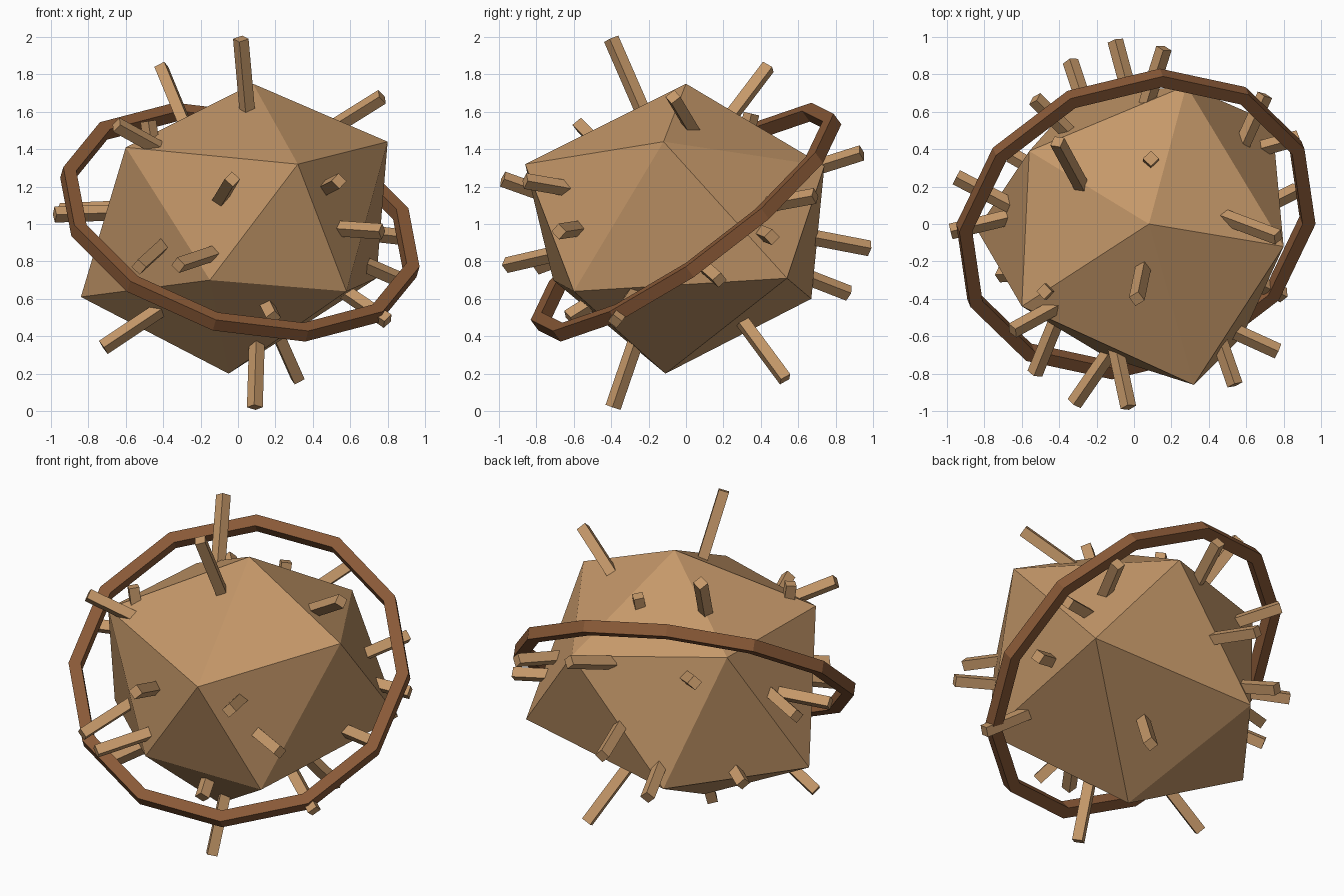
import bpy, bmesh, math
from mathutils import Vector, Matrix

if "Cube" in bpy.data.objects:
    bpy.data.objects.remove(bpy.data.objects["Cube"])


def material(name, rgb):
    m = bpy.data.materials.new(name)
    m.diffuse_color = (*rgb, 1)
    m.use_nodes = True
    m.node_tree.nodes["Principled BSDF"].inputs["Base Color"].default_value = m.diffuse_color
    return m


tan = material("tan wood", (0.56, 0.315, 0.142))
brown = material("dark brown", (0.25, 0.10, 0.038))


def finish(bm, name, mat):
    bmesh.ops.recalc_face_normals(bm, faces=bm.faces)
    me = bpy.data.meshes.new(name)
    bm.to_mesh(me)
    bm.free()
    me.materials.append(mat)
    ob = bpy.data.objects.new(name, me)
    bpy.context.collection.objects.link(ob)
    return ob


# Irregular twenty-sided core: top, upper five, lower five, bottom
core = [(.08, 0, 1.75),
        (.32, -.86, 1.32), (.80, -.12, 1.44), (.28, .74, 1.31), (-.56, .39, 1.39), (-.60, -.44, 1.41),
        (-.15, -.71, .70), (.58, -.60, .64), (.74, .54, .71), (-.31, .67, .60), (-.84, -.03, .61),
        (-.05, -.11, .20)]
bm = bmesh.new()
v = [bm.verts.new(p) for p in core]
for i in range(5):
    j = (i + 1) % 5
    u0, u1, l0, l1 = v[1 + i], v[1 + j], v[6 + i], v[6 + j]
    for f in ((v[0], u0, u1), (u0, l0, l1), (u0, l1, u1), (v[11], l1, l0)):
        bm.faces.new(f)
finish(bm, "core", tan)

# Tilted twelve-sided ring with a square section
centre = Vector((.01, 0, 1.01))
e1 = Vector((-.93, -.02, .26)).normalized()
e2 = Vector((-.155, -.775, -.52))
e2 = (e2 - e1 * e2.dot(e1)).normalized()
axis = e1.cross(e2)
R, h = .953, .036
bm = bmesh.new()
loops = []
for k in range(12):
    a = k * math.tau / 12
    r = e1 * math.cos(a) + e2 * math.sin(a)
    loops.append([bm.verts.new(centre + r * (R + s * h) + axis * (t * h))
                  for s, t in ((1, 1), (1, -1), (-1, -1), (-1, 1))])
for k in range(12):
    a, b = loops[k], loops[(k + 1) % 12]
    for i in range(4):
        j = (i + 1) % 4
        bm.faces.new((a[i], a[j], b[j], b[i]))
finish(bm, "ring", brown)


def rod(name, tip, base, side=.06, sink=.12):
    tip, base = Vector(tip), Vector(base)
    d = (tip - base).normalized()
    base = base - d * sink
    bm = bmesh.new()
    rot = d.to_track_quat('Z', 'Y').to_matrix().to_4x4()
    bmesh.ops.create_cone(bm, cap_ends=True, segments=4, radius1=side * .7071, radius2=side * .7071,
                          depth=(tip - base).length,
                          matrix=Matrix.Translation((tip + base) / 2) @ rot)
    finish(bm, name, tan)


# Rods standing out of the core: upper, front, lower and back groups (tip, foot)
upper = [((.015, -.40, 1.99), (.05, -.23, 1.6)), ((-.41, .44, 1.84), (-.29, .22, 1.55)),
         ((.77, -.07, 1.68), (.53, .02, 1.53)), ((-.65, -.57, 1.53), (-.45, -.46, 1.42)),
         ((-.48, -.36, 1.55), (-.46, -.36, 1.42)), ((.09, .35, 1.59), (.09, .31, 1.42))]
front = [((-.03, -.98, 1.24), (-.09, -.70, 1.14)), ((.54, -.86, 1.23), (.46, -.63, 1.19)),
         ((.77, -.68, .96), (.55, -.58, .975)), ((-.32, -.96, .78), (-.14, -.70, .84)),
         ((-.53, -.80, .77), (-.42, -.53, .87))]
lower = [((.80, -.38, .48), (.58, -.28, .63)), ((-.72, -.27, .34), (-.45, -.25, .52)),
         ((.09, -.39, .02), (.10, -.28, .34)), ((.32, .53, .17), (.20, .33, .44)),
         ((.19, -.63, .50), (.14, -.47, .60)), ((-.66, .37, .61), (-.50, .28, .68))]
back = [((.88, .46, .93), (.70, .41, .95)), ((.87, .18, .70), (.71, .10, .77)),
        ((-.98, -.04, 1.05), (-.69, .03, 1.06)), ((-.95, .25, 1.07), (-.70, .12, 1.08)),
        ((.70, .69, 1.15), (.60, .47, 1.11)), ((-.10, .98, .87), (-.03, .72, .92)),
        ((-.34, .87, .63), (-.28, .69, .70)), ((.16, .94, 1.38), (.10, .75, 1.32)),
        ((-.53, .67, 1.33), (-.36, .50, 1.25))]
for label, group in (("upper", upper), ("front", front), ("lower", lower), ("back", back)):
    for i, (tip, foot) in enumerate(group, 1):
        rod(f"{label}_rod_{i}", tip, foot)
